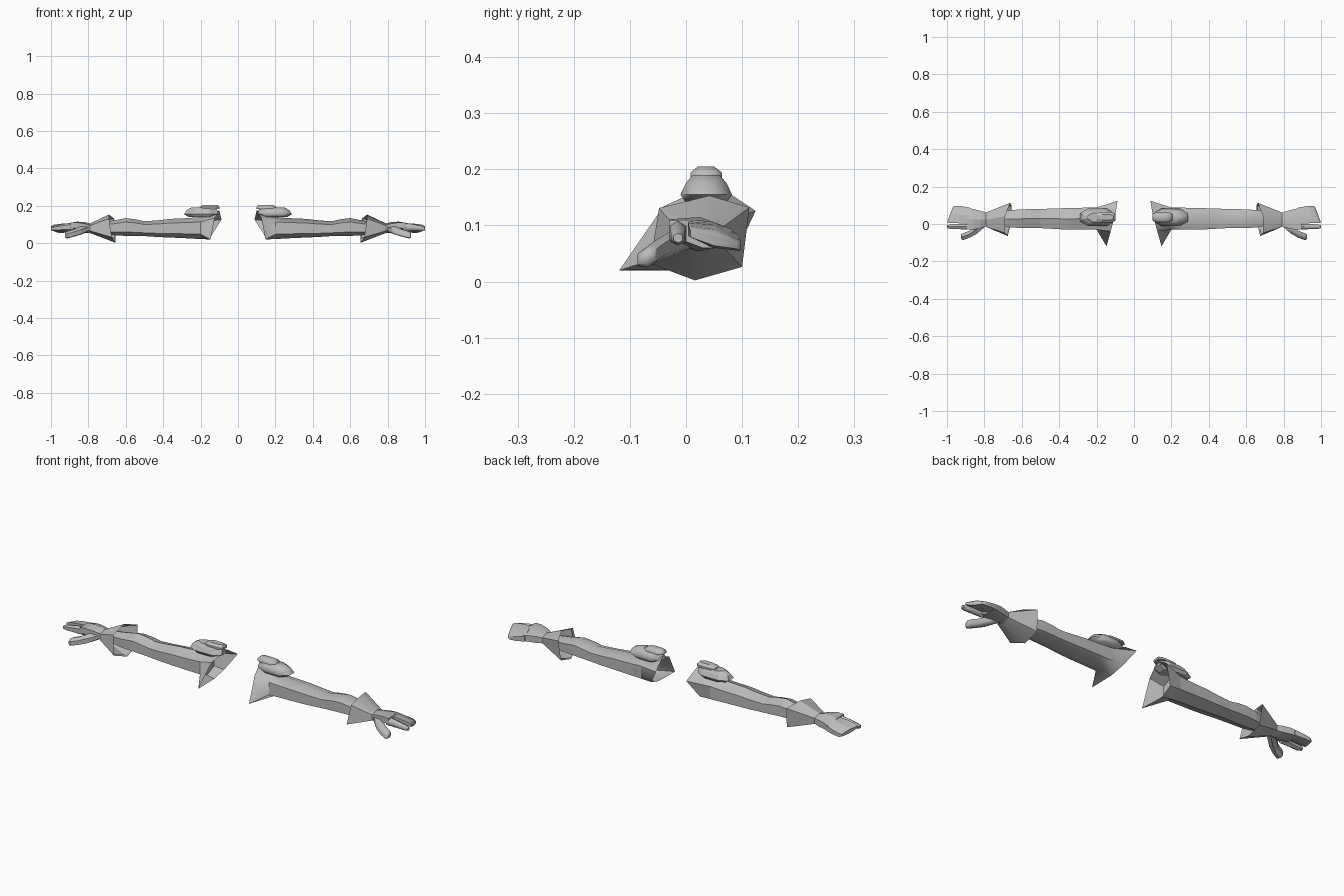
import bpy, bmesh, math

if "Cube" in bpy.data.objects:
    bpy.data.objects.remove(bpy.data.objects["Cube"])

grey = bpy.data.materials.new("plain grey")
grey.diffuse_color = (0.5, 0.5, 0.5, 1)
grey.use_nodes = True
grey.node_tree.nodes["Principled BSDF"].inputs["Base Color"].default_value = grey.diffuse_color


def ring(x, y0, y1, z0, z1, tilt=0.0, flat=0.22, lean=0.0):
    """Six-sided section with a ridge on top and below; tilt lowers the back, lean skews x."""
    yc, h = (y0 + y1) / 2, z1 - z0
    pts = [(yc, z1), (y1, z1 - flat * h), (y1, z0 + flat * h),
           (yc, z0), (y0, z0 + flat * h), (y0, z1 - flat * h)]
    return [(x + lean * (y - yc), y, z - tilt * (y - yc)) for y, z in pts]


def loft(name, rings, side, caps=(True, True)):
    """Skin a row of sections; side mirrors the part, and sets its shading."""
    bm = bmesh.new()
    rows = [[bm.verts.new((x * side, y, z)) for x, y, z in r] for r in rings]
    n = len(rows[0])
    for a, b in zip(rows, rows[1:]):
        for i in range(n):
            j = (i + 1) % n
            bm.faces.new((a[i], a[j], b[j], b[i]))
    if caps[0]:
        bm.faces.new(rows[0])
    if caps[1]:
        bm.faces.new(rows[-1])
    bmesh.ops.recalc_face_normals(bm, faces=bm.faces)
    me = bpy.data.meshes.new(name)
    bm.to_mesh(me)
    bm.free()
    me.materials.append(grey)
    ob = bpy.data.objects.new(name, me)
    bpy.context.collection.objects.link(ob)
    if side > 0:
        bpy.context.view_layer.objects.active = ob
        ob.select_set(True)
        bpy.ops.object.shade_smooth_by_angle(angle=math.radians(62))
        ob.select_set(False)
    return ob


def plate(x0, x1, y0, y1, z, cut):
    """Long plan outline with cut corners."""
    return [(x0 + cut, y0, z), (x1 - cut, y0, z), (x1, y0 + cut * .6, z), (x1, y1 - cut * .6, z),
            (x1 - cut, y1, z), (x0 + cut, y1, z), (x0, y1 - cut * .6, z), (x0, y0 + cut * .6, z)]


for side, tag in ((-1, "right"), (1, "left")):
    # sleeve, from the shoulder to the wrist
    arm = [ring(.20, -.030, .088, .022, .140), ring(.27, -.030, .087, .026, .134),
           ring(.36, -.030, .085, .030, .130), ring(.43, -.026, .083, .033, .122),
           ring(.50, -.022, .080, .038, .117), ring(.55, -.022, .080, .038, .128),
           ring(.60, -.022, .078, .039, .134), ring(.66, -.018, .074, .042, .122),
           ring(.78, .000, .054, .058, .102)]
    loft(tag + "_sleeve", arm, side)

    # torn flaring end of the sleeve
    collar = [(.10, .050, .175), (.088, .124, .126), (.14, .086, .045),
              (.15, .018, .020), (.147, -.119, .020), (.125, -.040, .134)]
    loft(tag + "_shoulder_flap", [arm[1], arm[0], collar], side, (False, False))

    # shoulder pad with a raised cap
    loft(tag + "_shoulder_pad",
         [plate(.13, .265, .000, .072, .140, .03), plate(.105, .288, -.010, .082, .155, .04),
          plate(.11, .275, .000, .072, .176, .04), plate(.115, .25, .012, .060, .190, .03)], side)
    loft(tag + "_pad_cap",
         [plate(.10, .205, .008, .064, .184, .018), plate(.10, .205, .008, .064, .194, .018),
          plate(.11, .185, .021, .050, .205, .015)], side)

    # open flared cuff
    mouth = [(.69, .042, .153), (.662, .113, .132), (.655, .100, .026),
             (.655, .016, .002), (.675, -.064, .032), (.69, -.048, .131)]
    lip = [(x + .006, y + (.03 - y) * .09, z + (.078 - z) * .09) for x, y, z in mouth]
    loft(tag + "_cuff", [lip, mouth, ring(.79, -.016, .062, .054, .106)], side, (False, False))

    # palm and joined fingers
    loft(tag + "_palm",
         [ring(.775, -.008, .056, .056, .102), ring(.82, -.022, .070, .054, .113, .1),
          ring(.86, -.030, .080, .058, .115, .15), ring(.895, -.030, .088, .060, .109, .2)], side)
    loft(tag + "_fingers",
         [ring(.88, .004, .087, .061, .108, .25, lean=-.1),
          ring(.93, .004, .095, .060, .101, .28, lean=-.2),
          ring(.97, .005, .097, .060, .093, .28, lean=-.35),
          ring(.984, .008, .092, .064, .084, .25, lean=-.38)], side)
    # pointing finger
    loft(tag + "_index_finger",
         [ring(.88, -.030, .001, .064, .110), ring(.93, -.028, .000, .064, .103),
          ring(.98, -.027, -.002, .064, .093), ring(1.0, -.022, -.006, .069, .086)], side)
    # thumb
    loft(tag + "_thumb",
         [ring(.80, -.018, .030, .060, .092), ring(.84, -.052, -.002, .046, .090, -.3),
          ring(.88, -.074, -.036, .034, .073, -.3), ring(.915, -.086, -.050, .025, .063, -.3),
          ring(.926, -.080, -.056, .031, .056, -.3)], side)
